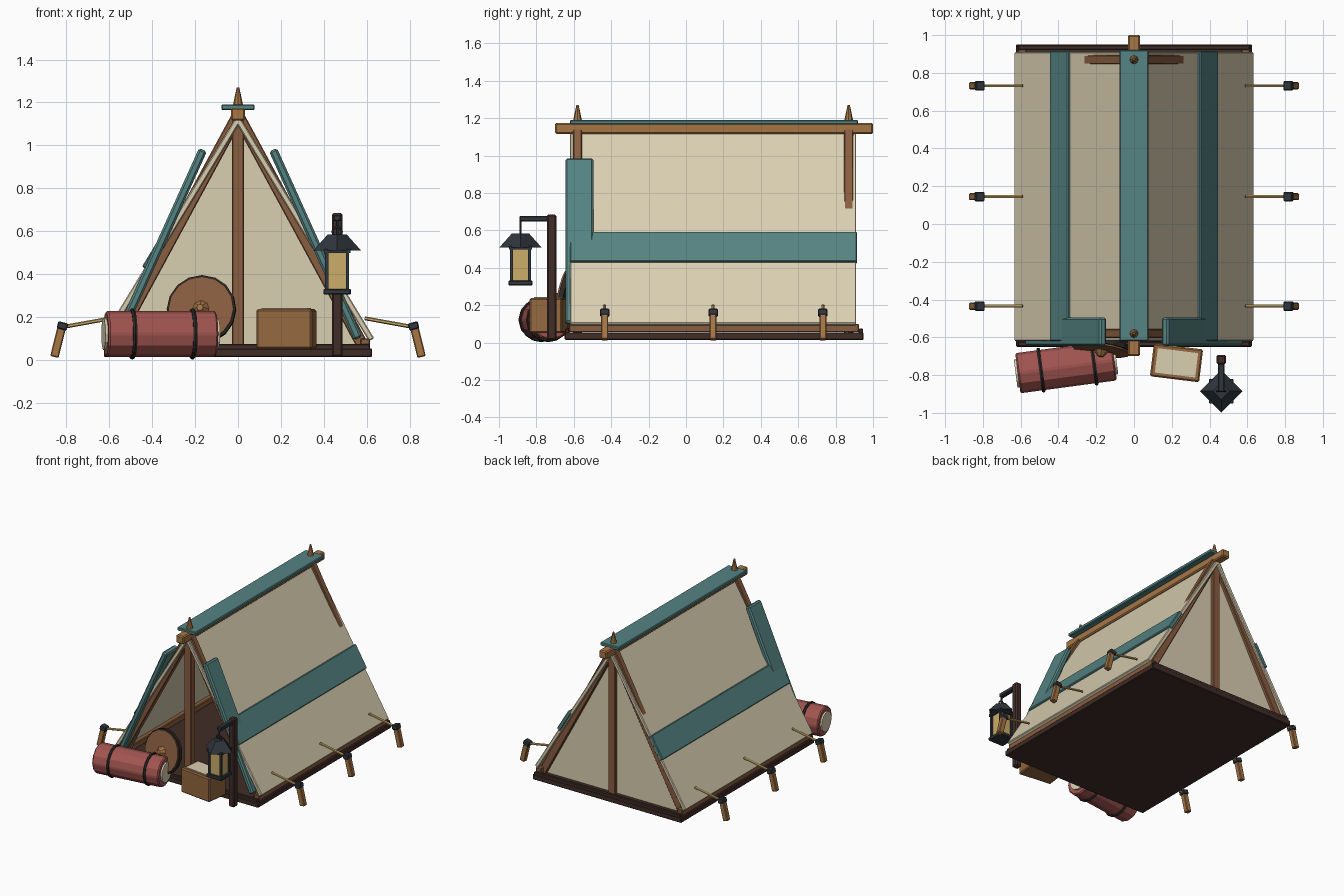
import bpy
import math
from mathutils import Vector, Euler

if "Cube" in bpy.data.objects:
    bpy.data.objects.remove(bpy.data.objects["Cube"])


def material(name, rgb):
    m = bpy.data.materials.new(name)
    m.diffuse_color = (*rgb, 1)
    m.use_nodes = True
    m.node_tree.nodes["Principled BSDF"].inputs["Base Color"].default_value = m.diffuse_color
    return m


CANVAS = material("cream canvas", (0.70, 0.62, 0.44))
TEAL = material("teal cloth", (0.09, 0.23, 0.225))
LIGHT = material("light wood", (0.38, 0.18, 0.06))
MID = material("mid wood", (0.25, 0.11, 0.05))
DARK = material("dark wood", (0.052, 0.026, 0.021))
CRATE = material("crate wood", (0.30, 0.14, 0.05))
RED = material("red blanket", (0.36, 0.09, 0.08))
METAL = material("dark metal", (0.03, 0.037, 0.047))
AMBER = material("amber glass and rope", (0.60, 0.42, 0.14))
STRAP = material("black leather", (0.025, 0.02, 0.018))


def finish(name, mat, bevel=0.0):
    ob = bpy.context.object
    ob.name = name
    ob.data.materials.append(mat)
    if bevel:
        b = ob.modifiers.new("bevel", "BEVEL")
        b.width, b.segments = bevel, 1
    return ob


def box(name, loc, size, mat, rot=(0, 0, 0), bevel=0.005):
    bpy.ops.mesh.primitive_cube_add(size=1, location=loc, rotation=rot)
    ob = bpy.context.object
    ob.scale = size
    bpy.ops.object.transform_apply(location=False, rotation=False, scale=True)
    return finish(name, mat, bevel)


def slope(name, top, foot, y0, y1, thick, mat, bevel=0.005):
    """Box lying along a line in the xz plane, spanning y0 to y1."""
    dx, dz = foot[0] - top[0], foot[1] - top[1]
    mid = ((top[0] + foot[0]) / 2, (y0 + y1) / 2, (top[1] + foot[1]) / 2)
    return box(name, mid, (thick, y1 - y0, math.hypot(dx, dz)), mat,
               (0, math.atan2(dx, dz), 0), bevel)


def cone(name, loc, r1, r2, depth, mat, sides=8, rot=(0, 0, 0), bevel=0.0):
    bpy.ops.mesh.primitive_cone_add(vertices=sides, radius1=r1, radius2=r2,
                                    depth=depth, location=loc, rotation=rot)
    return finish(name, mat, bevel)


def rod(name, p, q, r, mat, sides=8, bevel=0.0):
    p, q = Vector(p), Vector(q)
    rot = (q - p).to_track_quat('Z', 'Y').to_euler()
    return cone(name, (p + q) / 2, r, r, (q - p).length, mat, sides, rot, bevel)


def torus(name, loc, R, r, mat, rot, n=16):
    bpy.ops.mesh.primitive_torus_add(major_radius=R, minor_radius=r, major_segments=n,
                                     minor_segments=6, location=loc, rotation=rot)
    return finish(name, mat)


# Floor and ridge
box("floor_base", (0, 0.15, 0.035), (1.25, 1.60, 0.04), DARK)
box("ridge_beam", (0, 0.15, 1.145), (0.065, 1.70, 0.06), LIGHT, bevel=0.008)
box("ridge_cover", (0, 0.15, 1.178), (0.155, 1.54, 0.026), TEAL)

# End frames: upright, finial, and the two leaning poles
for end, y in (("front", -0.58), ("back", 0.87)):
    box(end + "_upright", (0, y, 0.585), (0.058, 0.05, 1.07), MID)
    cone(end + "_finial", (0, y, 1.228), 0.024, 0.006, 0.085, LIGHT)
    for s in (-1, 1):
        slope(end + "_leaning_pole", (0, 1.14), (s * 0.585, 0.06),
              y - 0.024, y + 0.024, 0.056, MID)
    box(end + "_sill", (0, 0.935 if end == "back" else -0.635, 0.06),
        (1.23, 0.025, 0.03), DARK)

# Canvas sides, teal bands, door flaps and bottom rails
for s in (-1, 1):
    slope("canvas_side", (0, 1.12), (s * 0.622, 0.095), -0.62, 0.91, 0.028, CANVAS)
    slope("side_band", (s * 0.338, 0.587), (s * 0.434, 0.428), -0.62, 0.915, 0.03, TEAL)
    slope("door_flap", (s * 0.163, 0.98), (s * 0.56, 0.10), -0.645, -0.495, 0.04, TEAL, 0.01)
    box("bottom_rail", (s * 0.592, 0.15, 0.078), (0.045, 1.55, 0.045), MID)

# Back wall: a triangular prism with three corners per face
corners = [(-0.60, 0.055), (0.60, 0.055), (0, 1.10)]
verts = [(x, y, z) for y in (0.85, 0.87) for x, z in corners]
mesh = bpy.data.meshes.new("back_wall")
mesh.from_pydata(verts, [], [(0, 1, 2), (5, 4, 3), (0, 3, 4, 1), (1, 4, 5, 2), (2, 5, 3, 0)])
mesh.materials.append(CANVAS)
wall = bpy.data.objects.new("back_wall", mesh)
bpy.context.collection.objects.link(wall)

# Guy ropes and stakes
for s in (-1, 1):
    for y in (-0.435, 0.145, 0.732):
        slope("stake", (s * 0.818, 0.165), (s * 0.855, 0.015), y - 0.019, y + 0.019, 0.04, LIGHT)
        slope("stake_cap", (s * 0.813, 0.176), (s * 0.822, 0.143), y - 0.025, y + 0.025, 0.048, METAL)
        rod("guy_rope", (s * 0.80, y, 0.157), (s * 0.59, y, 0.195), 0.009, AMBER, 6)

# Bedroll with pale ends and two straps
a, b = Vector((-0.615, -0.79, 0.122)), Vector((-0.105, -0.722, 0.122))
axis = (b - a).normalized()
roll_rot = axis.to_track_quat('Z', 'Y').to_euler()
rod("bedroll", a, b, 0.109, RED, 12, 0.008)
rod("bedroll_lining", a - axis * 0.012, b + axis * 0.012, 0.075, CANVAS, 12)
for t in (0.24, 0.79):
    torus("bedroll_strap", a.lerp(b, t), 0.109, 0.011, STRAP, roll_rot)

# Round shield leaning on the front upright
rot = Euler((math.radians(78), 0, math.radians(-8)))
normal = rot.to_matrix() @ Vector((0, 0, 1))
centre = Vector((-0.17, -0.65, 0.235))
cone("shield_rim", centre, 0.162, 0.162, 0.026, STRAP, 16, rot)
cone("shield_face", centre + normal * 0.014, 0.153, 0.153, 0.016, MID, 16, rot)
cone("shield_boss", centre + normal * 0.037, 0.04, 0.015, 0.032, LIGHT, 8, rot)

# Crate with pale top
turn = (0, 0, math.radians(-7))
box("crate", (0.225, -0.735, 0.145), (0.262, 0.175, 0.185), CRATE, turn, 0.008)
box("crate_top", (0.225, -0.735, 0.239), (0.215, 0.13, 0.008), CANVAS, turn, 0)

# Lantern post and arm
LX, LY = 0.462, -0.885
box("lantern_post", (LX, -0.718, 0.35), (0.05, 0.05, 0.67), DARK, bevel=0.008)
box("lantern_arm", (LX, -0.80, 0.662), (0.035, 0.18, 0.03), METAL)
rod("lantern_hook", (LX, LY, 0.575), (LX, LY, 0.655), 0.006, METAL, 6)
torus("lantern_ring", (LX, LY, 0.598), 0.022, 0.005, METAL, (math.pi / 2, 0, 0), 10)

# Lantern body: roof, glass, corner bars and base
cone("lantern_roof", (LX, LY, 0.547), 0.112, 0.045, 0.075, METAL, 4)
box("lantern_collar", (LX, LY, 0.508), (0.125, 0.125, 0.018), METAL, bevel=0)
box("lantern_glass", (LX, LY, 0.415), (0.09, 0.09, 0.18), AMBER, bevel=0)
box("lantern_base", (LX, LY, 0.319), (0.13, 0.13, 0.026), METAL)
for sx in (-1, 1):
    for sy in (-1, 1):
        box("lantern_bar", (LX + sx * 0.048, LY + sy * 0.048, 0.415),
            (0.016, 0.016, 0.18), METAL, bevel=0)
